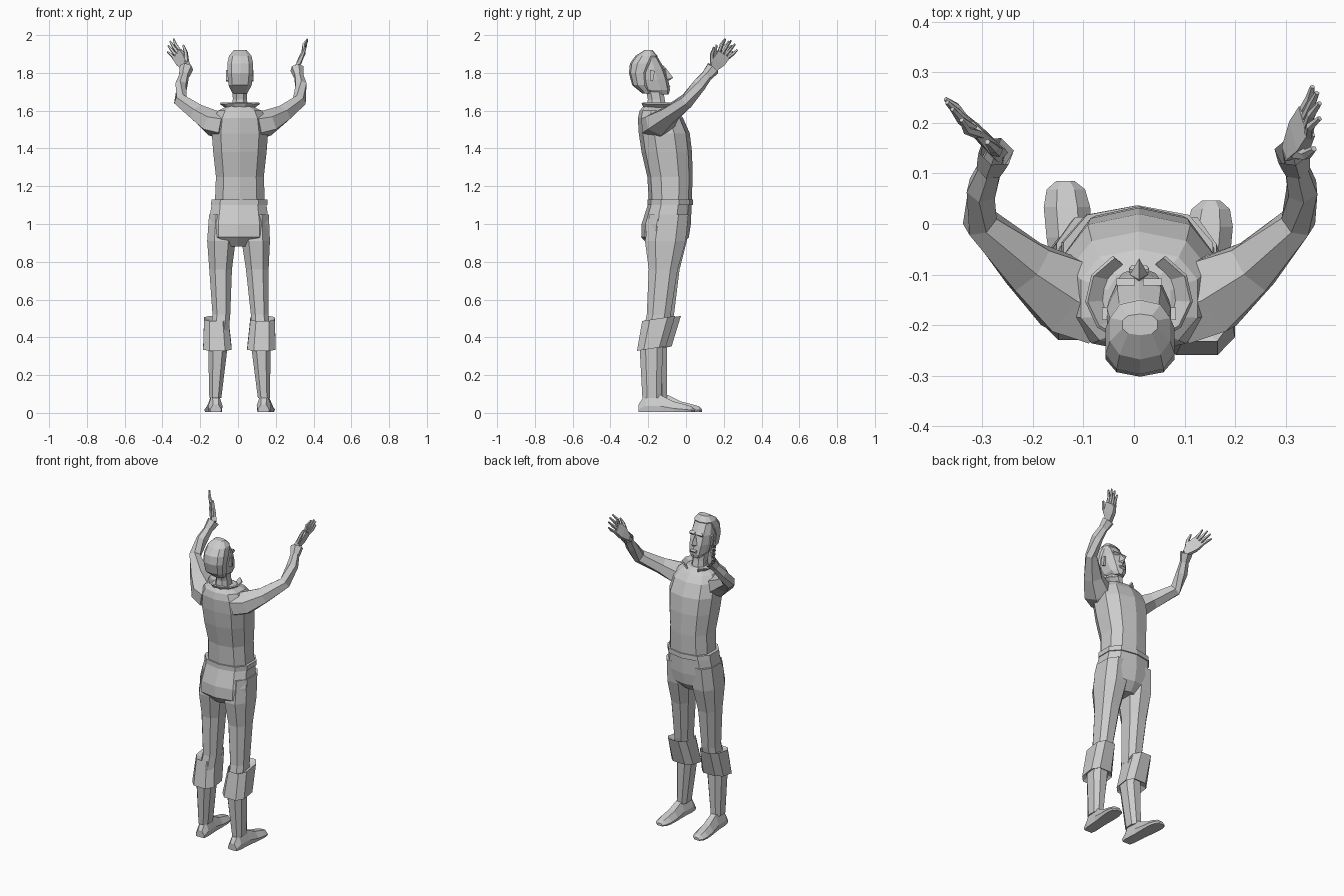
import bpy
import bmesh
import math
from mathutils import Vector

cube = bpy.data.objects.get("Cube")
if cube:
    bpy.data.objects.remove(cube, do_unlink=True)

grey = bpy.data.materials.new("plain_grey")
grey.use_nodes = True
grey.diffuse_color = (0.6, 0.6, 0.6, 1)
grey.node_tree.nodes["Principled BSDF"].inputs["Base Color"].default_value = grey.diffuse_color


def finish(name, bm):
    """Turn a bmesh into a flat shaded object."""
    bmesh.ops.recalc_face_normals(bm, faces=bm.faces)
    mesh = bpy.data.meshes.new(name)
    bm.to_mesh(mesh)
    bm.free()
    mesh.materials.append(grey)
    obj = bpy.data.objects.new(name, mesh)
    bpy.context.scene.collection.objects.link(obj)
    return obj


def loft(name, rings, capped=True, closed=True):
    """Skin a list of point rings of equal length."""
    bm = bmesh.new()
    rows = [[bm.verts.new(p) for p in ring] for ring in rings]
    count = len(rows[0])
    for low, high in zip(rows, rows[1:]):
        for i in range(count if closed else count - 1):
            j = (i + 1) % count
            bm.faces.new((low[i], low[j], high[j], high[i]))
    if capped:
        bm.faces.new(rows[0])
        bm.faces.new(rows[-1])
    return finish(name, bm)


def soft_power(value, power):
    return math.copysign(abs(value) ** power, value)


def level_ring(z, x, half_width, back, front, sides, power):
    """Horizontal rounded ring between a back and a front depth."""
    points = []
    for i in range(sides):
        angle = math.tau * (i + 0.5) / sides
        points.append(Vector((
            x + half_width * soft_power(math.cos(angle), power),
            (back + front) / 2 + (front - back) / 2 * soft_power(math.sin(angle), power),
            z)))
    return points


def stack(name, rows, sides=10, power=0.8, capped=True):
    return loft(name, [level_ring(*row, sides, power) for row in rows], capped)


def tube(name, path, radii, sides=6, capped=True):
    """Skin rings set square to a path; radii are (sideways, upright)."""
    path = [Vector(p) for p in path]
    rings = []
    for i, centre in enumerate(path):
        along = (path[min(i + 1, len(path) - 1)] - path[max(i - 1, 0)]).normalized()
        side = along.cross(Vector((0, 0, 1))).normalized()
        up = side.cross(along)
        wide, tall = radii[i]
        angles = [math.tau * (k + 0.5) / sides for k in range(sides)]
        rings.append([centre + side * wide * math.cos(a) + up * tall * math.sin(a) for a in angles])
    return loft(name, rings, capped)


def hull(name, points):
    bm = bmesh.new()
    verts = [bm.verts.new(p) for p in points]
    bmesh.ops.convex_hull(bm, input=verts)
    return finish(name, bm)


# Torso, belt and seat of the trousers
stack("shirt", [
    (1.10, 0.01, 0.138, -0.195, 0.03),
    (1.25, 0.01, 0.132, -0.205, 0.035),
    (1.38, 0.01, 0.147, -0.235, 0.032),
    (1.48, 0.01, 0.155, -0.25, 0.02),
    (1.56, 0.01, 0.143, -0.255, -0.015),
    (1.60, 0.01, 0.12, -0.245, -0.05),
    (1.625, 0.01, 0.065, -0.225, -0.09)])
stack("belt", [
    (1.10, 0.006, 0.156, -0.205, 0.037),
    (1.13, 0.008, 0.154, -0.205, 0.037)])
stack("trouser_seat", [
    (1.11, 0.005, 0.15, -0.2, 0.03),
    (1.0, 0.005, 0.167, -0.235, 0.026),
    (0.93, 0.005, 0.166, -0.237, 0.015),
    (0.88, 0.0, 0.08, -0.19, -0.03)])

# Neck and head, tipped back
stack("neck", [(1.58, 0.01, 0.05, -0.215, -0.09),
               (1.66, 0.01, 0.04, -0.205, -0.11),
               (1.73, 0.01, 0.042, -0.22, -0.12)], sides=8)
stack("head", [
    (1.685, 0.01, 0.03, -0.17, -0.092),
    (1.71, 0.01, 0.05, -0.24, -0.085),
    (1.765, 0.01, 0.062, -0.28, -0.094),
    (1.82, 0.01, 0.066, -0.292, -0.112),
    (1.88, 0.01, 0.06, -0.27, -0.148),
    (1.91, 0.01, 0.035, -0.225, -0.175)])
stack("hair", [
    (1.69, 0.01, 0.04, -0.23, -0.18),
    (1.735, 0.011, 0.064, -0.285, -0.19),
    (1.80, 0.012, 0.071, -0.302, -0.19),
    (1.85, 0.012, 0.071, -0.297, -0.165),
    (1.89, 0.012, 0.062, -0.268, -0.15),
    (1.92, 0.012, 0.036, -0.22, -0.178)])
hull("nose", [(0.01, -0.11, 1.83), (0.01, -0.068, 1.775), (0.01, -0.09, 1.758),
              (-0.008, -0.1, 1.765), (0.028, -0.1, 1.765), (0.01, -0.13, 1.78)])
hull("mouth", [(0.01 + s * w, y, z) for s in (-1, 1)
               for w, y, z in ((0.02, -0.09, 1.738), (0.015, -0.082, 1.73),
                               (0.02, -0.088, 1.72), (0.02, -0.11, 1.73))])
for side, label in ((-1, "right"), (1, "left")):
    hull(label + "_ear", [(0.01 + side * out, y, z) for out in (0.055, 0.073)
                          for y, z in ((-0.19, 1.815), (-0.165, 1.81), (-0.175, 1.755), (-0.19, 1.76))])
    hull(label + "_brow", [(0.01 + side * across, y, z) for across in (0.008, 0.045)
                           for y, z in ((-0.122, 1.84), (-0.108, 1.828), (-0.12, 1.815))])

# Open flared collar
spread = [math.radians(118 + 304 * i / 9) for i in range(10)]
collar = loft("collar", [[(0.01 + wide * math.cos(a), -0.145 + deep * math.sin(a), z) for a in spread]
                         for wide, deep, z in ((0.062, 0.068, 1.6), (0.072, 0.075, 1.62), (0.102, 0.088, 1.642))],
              capped=False, closed=False)
collar.modifiers.new("thickness", "SOLIDIFY").thickness = 0.008

# Legs, boot cuffs and shoes; step moves one leg ahead of the other
for label, side, step, xs in (("right", -1, 0.018, (-0.08, -0.088, -0.092, -0.088, -0.107, -0.12)),
                              ("left", 1, -0.012, (0.09, 0.094, 0.102, 0.115, 0.122, 0.137))):
    shape = [(1.05, 0.078, -0.2, 0.02), (0.91, 0.08, -0.222, 0.008), (0.76, 0.064, -0.198, -0.035),
             (0.52, 0.05, -0.205, -0.07), (0.34, 0.054, -0.24, -0.11), (0.08, 0.034, -0.222, -0.115)]
    stack(label + "_leg", [(z, x, w, back + step * (1.1 - z), front + step * (1.1 - z))
                           for x, (z, w, back, front) in zip(xs, shape)], sides=8)
    cuff_rows = [(0.36, xs[4], 0.052, -0.235, -0.12), (0.34, xs[4] + 0.002 * side, 0.08, -0.252, -0.09),
                 (0.50, xs[4] + 0.008 * side, 0.068, -0.225, -0.04), (0.48, xs[3], 0.046, -0.2, -0.07)]
    rings = []
    for z, x, w, back, front in cuff_rows:
        ring = level_ring(z, x, w, back + step, front + step, 8, 0.7)
        for p in ring:
            p.z += 0.15 * (p.y - (back + front) / 2 - step)
        rings.append(ring)
    loft(label + "_boot_cuff", rings)

    profile = [(-0.235, 0.03, 0.045), (-0.2, 0.038, 0.1), (-0.12, 0.038, 0.095),
               (-0.05, 0.044, 0.06), (0.01, 0.046, 0.045), (0.045, 0.038, 0.035), (0.062, 0.018, 0.02)]
    rings = []
    for y, w, top in profile:
        x = xs[5] + side * 0.06 * (y + 0.2)
        rings.append([(x + a * w, y + step * 1.3, 0.004 + h * (top - 0.004)) for a, h in
                      ((-0.9, 0), (-1, 0.35), (-0.45, 1), (0.45, 1), (1, 0.35), (0.9, 0))])
    loft(label + "_shoe", rings)

# Raised arms, sleeve ends and open hands
arms = {
    "left": ([(0.09, -0.165, 1.52), (0.155, -0.14, 1.535), (0.235, -0.085, 1.58), (0.325, 0.005, 1.65),
              (0.333, 0.07, 1.735), (0.312, 0.145, 1.825)], (0.3, 0.58, 0.76), (0.93, 0, -0.37)),
    "right": ([(-0.07, -0.165, 1.52), (-0.135, -0.14, 1.535), (-0.21, -0.085, 1.585), (-0.305, 0.005, 1.655),
               (-0.3, 0.07, 1.735), (-0.272, 0.145, 1.83)], (-0.51, 0.5, 0.7), (0.7, 0.71, 0)),
}
arm_radii = [(0.085, 0.075), (0.088, 0.07), (0.06, 0.05), (0.036, 0.04), (0.033, 0.036), (0.02, 0.022)]
for label, (path, reach, facing) in arms.items():
    tube(label + "_arm", path, arm_radii)
    wrist, elbow = Vector(path[-1]), Vector(path[-2])
    tube(label + "_sleeve_end", [elbow.lerp(wrist, t) for t in (0.55, 0.8, 0.98)],
         [(0.028, 0.03), (0.034, 0.034), (0.037, 0.037)], capped=False)

    reach, facing = Vector(reach).normalized(), Vector(facing).normalized()
    across = facing.cross(reach).normalized()

    def spot(forward, sideways, lift=0.0):
        return wrist + reach * forward + across * sideways + facing * lift

    hull(label + "_palm", [spot(f, s * w, t * thick) for f, w, thick in
                           ((-0.01, 0.017, 0.014), (0.05, 0.036, 0.013), (0.1, 0.036, 0.009))
                           for s in (-1, 1) for t in (-1, 1)])
    thin = [(0.01, 0.01), (0.009, 0.009), (0.005, 0.005)]
    for number, length in enumerate((0.07, 0.088, 0.092, 0.08)):
        base = -0.028 + 0.0187 * number
        curl = 0.006 * (1 - number)
        tube(f"{label}_finger_{number + 1}",
             [spot(0.09, base), spot(0.09 + length * 0.55, base * 1.3, curl),
              spot(0.09 + length, base * 1.5, curl * 0.4)], thin, sides=5)
    tube(label + "_thumb", [spot(0.02, 0.02), spot(0.06, 0.052), spot(0.1, 0.066)],
         [(0.014, 0.014), (0.011, 0.011), (0.006, 0.006)], sides=5)
